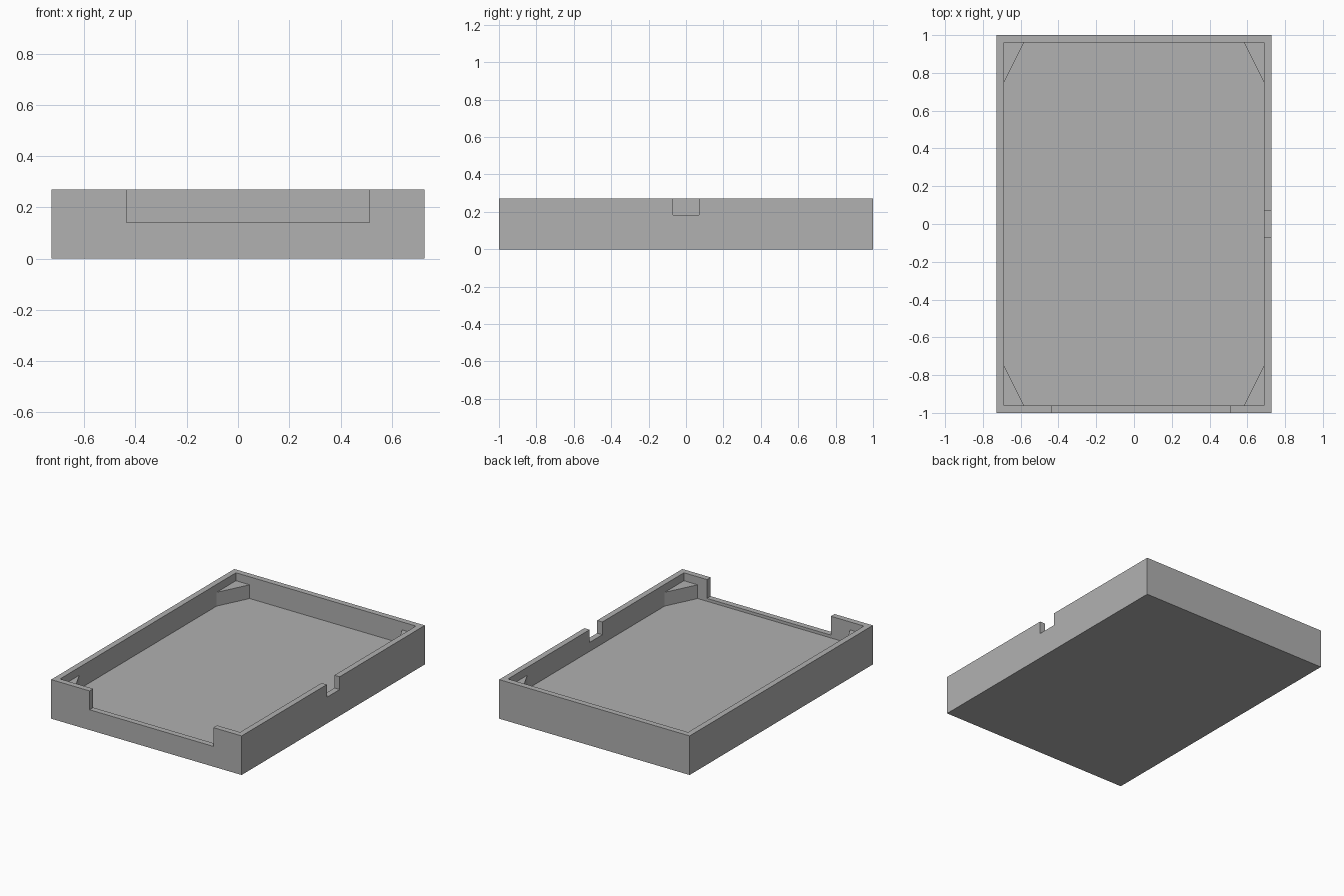
import bpy
import bmesh
import math

default = bpy.data.objects.get("Cube")
if default:
    bpy.data.objects.remove(default, do_unlink=True)

# Overall sizes
HX, HY, HEIGHT = 0.728, 1.0, 0.27
WALL, FLOOR, GUSSET_TOP = 0.04, 0.12, 0.215
IX, IY = HX - WALL, HY - WALL
GX, GY = 0.583, 0.75          # where the corner gussets meet the walls
ABOVE = 0.5                   # cutters end above the rim

grey = bpy.data.materials.new("plain grey")
grey.use_nodes = True
colour = (0.44, 0.44, 0.44, 1)
grey.diffuse_color = colour
grey.node_tree.nodes["Principled BSDF"].inputs["Base Color"].default_value = colour


def prism(name, outline, z0, z1):
    """Extrude a flat outline from z0 up to z1."""
    bm = bmesh.new()
    base = bm.faces.new([bm.verts.new((x, y, z0)) for x, y in outline])
    top = bmesh.ops.extrude_face_region(bm, geom=[base])["geom"]
    verts = [v for v in top if isinstance(v, bmesh.types.BMVert)]
    bmesh.ops.translate(bm, verts=verts, vec=(0, 0, z1 - z0))
    bmesh.ops.recalc_face_normals(bm, faces=bm.faces)
    mesh = bpy.data.meshes.new(name)
    bm.to_mesh(mesh)
    bm.free()
    mesh.materials.append(grey)
    obj = bpy.data.objects.new(name, mesh)
    bpy.context.collection.objects.link(obj)
    return obj


def rect(x0, x1, y0, y1):
    return [(x0, y0), (x1, y0), (x1, y1), (x0, y1)]


def cut(target, cutter):
    """Subtract the cutter, then discard it."""
    cutter.hide_render = True
    mod = target.modifiers.new("cut", 'BOOLEAN')
    mod.operation = 'DIFFERENCE'
    mod.solver = 'EXACT'
    mod.object = cutter
    bpy.context.view_layer.objects.active = target
    bpy.ops.object.modifier_apply(modifier=mod.name)
    bpy.data.objects.remove(cutter, do_unlink=True)


tray = prism("tray", rect(-HX, HX, -HY, HY), 0, HEIGHT)

# Lower cavity with slanted corners, which leaves the four gussets
octagon = [(GX, -IY), (IX, -GY), (IX, GY), (GX, IY),
           (-GX, IY), (-IX, GY), (-IX, -GY), (-GX, -IY)]
cut(tray, prism("lower_cavity", octagon, FLOOR, ABOVE))

# Upper cavity above the gussets
cut(tray, prism("upper_cavity", rect(-IX, IX, -IY, IY), GUSSET_TOP, ABOVE))

# Wide notch in the front wall, small notch in the left wall
cut(tray, prism("front_notch", rect(-0.435, 0.512, -HY - 0.1, -IY + 0.05), 0.14, ABOVE))
cut(tray, prism("side_notch", rect(IX - 0.05, HX + 0.1, -0.07, 0.07), 0.182, ABOVE))

# Tidy leftover flat edges
bm = bmesh.new()
bm.from_mesh(tray.data)
bmesh.ops.remove_doubles(bm, verts=bm.verts, dist=0.0001)
bmesh.ops.dissolve_limit(bm, angle_limit=math.radians(1), verts=bm.verts, edges=bm.edges)
bm.to_mesh(tray.data)
bm.free()
